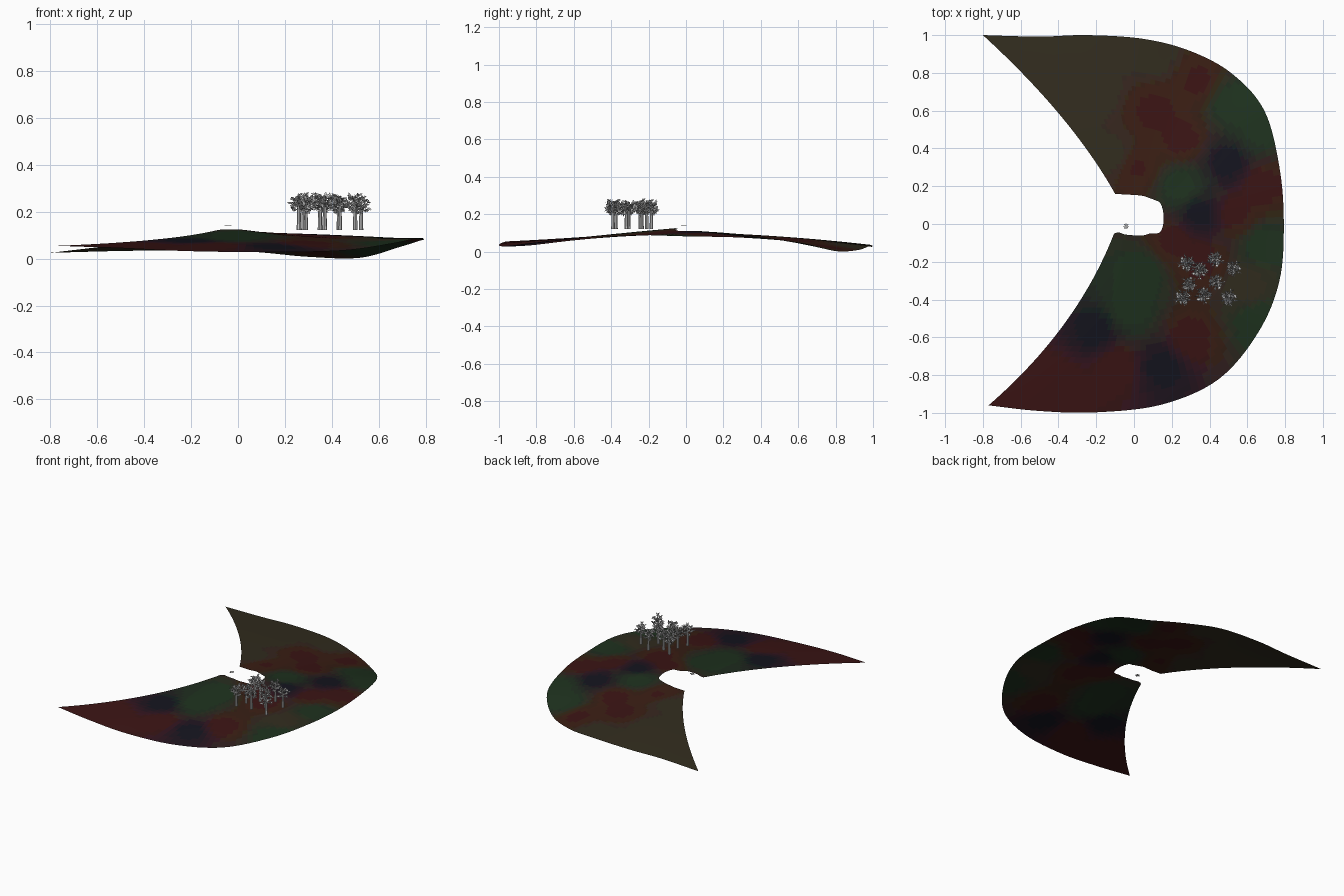
import bpy, bmesh, math, random
from mathutils import Vector, Matrix

if "Cube" in bpy.data.objects:
    bpy.data.objects.remove(bpy.data.objects["Cube"])

random.seed(4)


def add_object(name, bm):
    mesh = bpy.data.meshes.new(name)
    bm.to_mesh(mesh)
    bm.free()
    obj = bpy.data.objects.new(name, mesh)
    bpy.context.collection.objects.link(obj)
    return obj


def spline(points, t):
    """Catmull-Rom through the points, t in 0..1."""
    n = len(points) - 1
    i = min(int(t * n), n - 1)
    u = t * n - i
    p = [Vector(points[max(0, min(n, i + k))]) for k in (-1, 0, 1, 2)]
    return 0.5 * (2 * p[1] + (p[2] - p[0]) * u
                  + (2 * p[0] - 5 * p[1] + 4 * p[2] - p[3]) * u ** 2
                  + (3 * p[1] - p[0] - 3 * p[2] + p[3]) * u ** 3)


# Terrain rings: rim of the hole, halfway, outer edge
INNER = [(-.10, .16, .10), (-.06, .157, .10), (-.02, .155, .10), (.04, .15, .105),
         (.075, .14, .105), (.115, .125, .105), (.14, .11, .108), (.155, .06, .11),
         (.155, 0, .11), (.135, -.045, .112), (.085, -.05, .115), (.05, -.06, .12),
         (0, -.06, .125), (-.05, -.055, .125), (-.08, -.045, .123), (-.105, -.05, .118)]
MIDDLE = [(-.39, .575, .072), (-.22, .58, .075), (-.1, .58, .075), (.03, .57, .07),
          (.18, .53, .065), (.32, .46, .07), (.42, .36, .08), (.47, .2, .095),
          (.48, 0, .098), (.46, -.18, .09), (.4, -.33, .085), (.28, -.46, .08),
          (.1, -.52, .08), (-.08, -.53, .08), (-.22, -.53, .08), (-.37, -.53, .08)]
OUTER = [(-.8, 1, .025), (-.5, .992, .033), (-.25, 1, .035), (.05, .98, .03),
         (.3, .915, .008), (.52, .795, .004), (.69, .6, .05), (.77, .3, .075),
         (.793, 0, .082), (.77, -.3, .088), (.66, -.57, .065), (.45, -.82, .035),
         (.15, -.955, .028), (-.2, -.997, .032), (-.5, -.99, .045), (-.77, -.96, .055)]

# Blended colour patches on the terrain
RED, GREEN, OLIVE, NAVY = (.045, .008, .008), (.009, .03, .01), (.03, .024, .01), (.006, .006, .012)
PATCHES = [(-.5, .85, OLIVE), (-.2, .7, OLIVE), (-.1, .35, OLIVE), (.1, .9, OLIVE),
           (.1, .6, RED), (.25, .45, RED), (.0, .3, RED), (.35, .75, RED),
           (.5, .65, GREEN), (.66, .5, GREEN), (.5, .32, NAVY), (.68, .2, RED),
           (.55, .05, RED), (.35, .05, NAVY), (.25, .2, GREEN), (.68, -.1, GREEN),
           (.6, -.35, OLIVE), (.65, -.5, GREEN), (.35, -.2, RED), (.2, -.1, RED),
           (.3, -.6, RED), (.15, -.75, NAVY), (-.02, -.45, GREEN), (.05, -.25, GREEN),
           (-.1, -.75, RED), (-.2, -.58, NAVY), (-.4, -.85, RED), (-.6, -.9, RED)]


def ground_colour(p):
    total, colour = 0, Vector((0, 0, 0))
    for x, y, c in PATCHES:
        w = 1 / ((p.x - x) ** 2 + (p.y - y) ** 2 + .003) ** 2
        total += w
        colour += w * Vector(c)
    return tuple(round(v / total / .006) * .006 + .001 for v in colour)


# Terrain sheet
NU, NV = 120, 32
bm = bmesh.new()
grid = []
for i in range(NU + 1):
    a, m, b = (spline(ring, i / NU) for ring in (INNER, MIDDLE, OUTER))
    row = []
    for j in range(NV + 1):
        t = j / NV
        row.append(bm.verts.new(a * (1 - t) * (1 - 2 * t) + m * 4 * t * (1 - t) + b * t * (2 * t - 1)))
    grid.append(row)
slots = {}
for i in range(NU):
    for j in range(NV):
        f = bm.faces.new((grid[i][j], grid[i + 1][j], grid[i + 1][j + 1], grid[i][j + 1]))
        f.smooth = True
        f.material_index = slots.setdefault(ground_colour(f.calc_center_median()), len(slots))
bmesh.ops.recalc_face_normals(bm, faces=bm.faces)
if sum(f.normal.z for f in bm.faces) < 0:
    bmesh.ops.reverse_faces(bm, faces=bm.faces)
terrain = add_object("terrain", bm)
for k, c in enumerate(slots):
    mat = bpy.data.materials.new(f"ground_{k}")
    mat.diffuse_color = (*c, 1)
    mat.use_nodes = True
    mat.node_tree.nodes["Principled BSDF"].inputs["Base Color"].default_value = mat.diffuse_color
    terrain.data.materials.append(mat)


def limb(bm, a, b, r1, r2, sides=6):
    """Tapered stick from a to b."""
    a, b = Vector(a), Vector(b)
    d = b - a
    turn = d.to_track_quat('Z', 'Y').to_matrix().to_4x4()
    bmesh.ops.create_cone(bm, cap_ends=True, segments=sides, radius1=r1, radius2=r2,
                          depth=d.length, matrix=Matrix.Translation((a + b) / 2) @ turn)


def leaf(bm, p, direction, length, width):
    """Flat pointed leaf."""
    d = direction.normalized()
    side = d.cross(Vector([random.uniform(-1, 1) for _ in range(3)])).normalized() * width
    pts = (p, p + d * length * .5 + side, p + d * length, p + d * length * .5 - side)
    bm.faces.new([bm.verts.new(q) for q in pts])


# Tree: trunk, branches, leaf sprays
bm = bmesh.new()
limb(bm, (0, 0, 0), (0, 0, .095), .010, .007, 8)
limb(bm, (0, 0, .09), (0, 0, .145), .006, .002)
for k in range(12):
    ang = k * 2.4
    level = k / 11
    reach = .036 * (1 - .55 * abs(level - .35))
    out = Vector((math.cos(ang), math.sin(ang), 0))
    start = Vector((0, 0, .075 + .055 * level))
    tip = start + out * reach + Vector((0, 0, .016))
    limb(bm, start, tip, .0028, .001, 4)
    for n in range(15):
        p = start.lerp(tip, random.uniform(.35, 1))
        d = out * .7 + Vector([random.uniform(-1, 1) for _ in range(3)])
        leaf(bm, p, d, random.uniform(.013, .022), .0045)
tree = add_object("tree_1", bm)

# Grove
SPOTS = [(.28, -.21), (.35, -.245), (.43, -.185), (.525, -.235), (.29, -.32),
         (.26, -.39), (.37, -.375), (.435, -.305), (.5, -.39)]
for k, (x, y) in enumerate(SPOTS):
    obj = tree
    if k:
        obj = bpy.data.objects.new(f"tree_{k + 1}", tree.data)
        bpy.context.collection.objects.link(obj)
    s = random.uniform(.95, 1.06)
    obj.location = (x, y, .122)
    obj.rotation_euler.z = k * 1.3
    obj.scale = (s, s, s)

# Small flat cluster hovering over the hole
bm = bmesh.new()
for k in range(4):
    m = (Matrix.Translation((-.042, -.012, .142)) @ Matrix.Rotation(k * math.pi / 4, 4, 'Z')
         @ Matrix.Diagonal((.03, .005, .002, 1)))
    bmesh.ops.create_cube(bm, size=1, matrix=m)
add_object("hover_cluster", bm)
